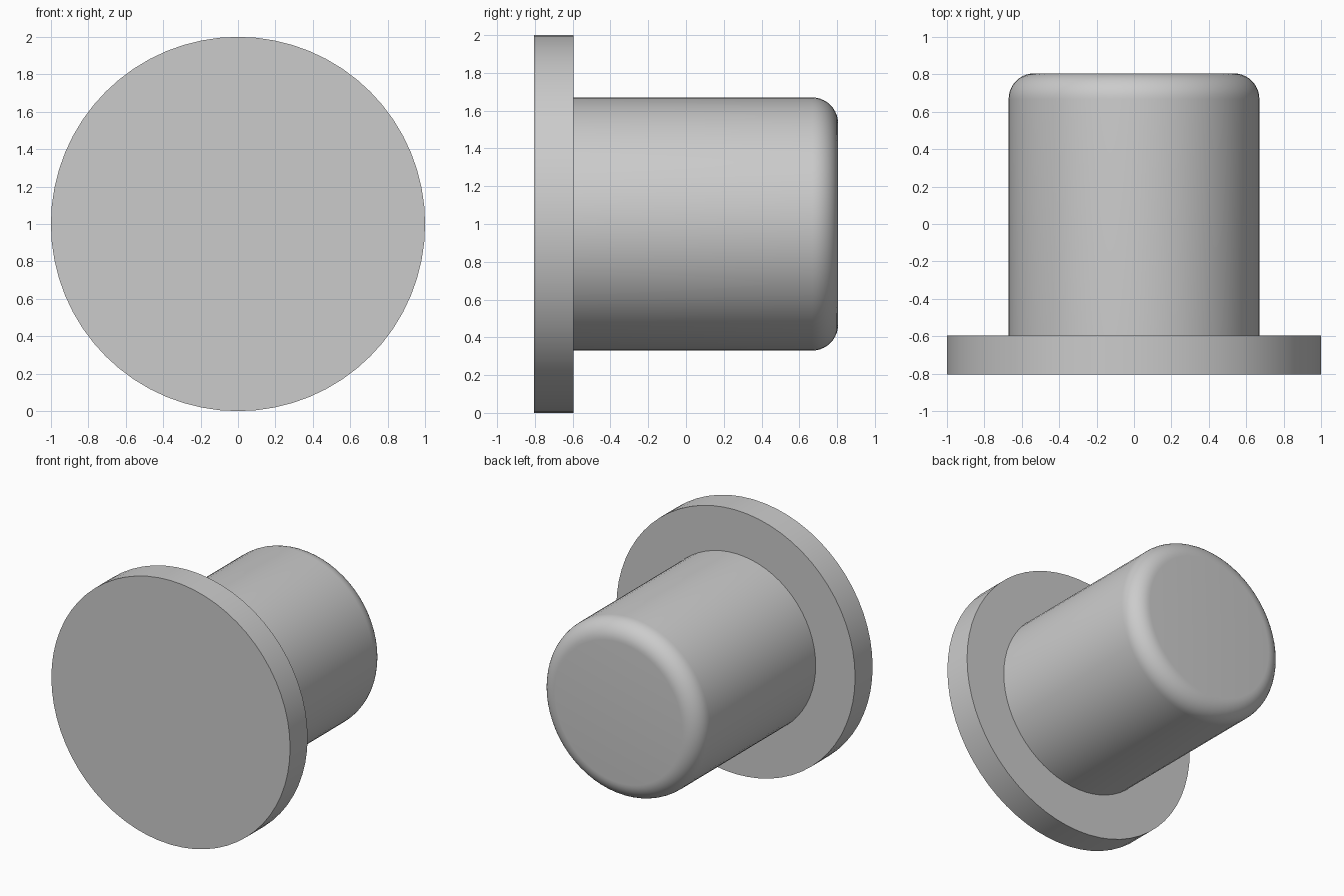
import bpy, bmesh, math
from mathutils import Matrix, Vector

SEGMENTS = 64
CENTRE_Z = 1.0
FRONT, SHOULDER, BACK = -0.805, -0.595, 0.805
FLANGE_R, BARREL_R, FILLET = 1.0, 0.67, 0.137

cube = bpy.data.objects.get("Cube")
if cube:
    bpy.data.objects.remove(cube, do_unlink=True)

# Single plain grey
grey = bpy.data.materials.new("plain_grey")
grey.use_nodes = True
colour = (0.6, 0.6, 0.6, 1.0)
grey.diffuse_color = colour
grey.node_tree.nodes["Principled BSDF"].inputs["Base Color"].default_value = colour


def lathe(name, profile):
    """Spin (radius, y) points about the y axis; cap any open end with a flat disc."""
    bm = bmesh.new()
    rings = []
    for radius, y in profile:
        ring = []
        for i in range(SEGMENTS):
            a = math.tau * i / SEGMENTS
            ring.append(bm.verts.new((radius * math.cos(a), y, CENTRE_Z + radius * math.sin(a))))
        rings.append(ring)
    for lower, upper in zip(rings, rings[1:]):
        for i in range(SEGMENTS):
            j = (i + 1) % SEGMENTS
            bm.faces.new((lower[i], lower[j], upper[j], upper[i]))
    bm.faces.new(rings[0])
    bm.faces.new(rings[-1])
    bmesh.ops.recalc_face_normals(bm, faces=bm.faces)
    mesh = bpy.data.meshes.new(name)
    bm.to_mesh(mesh)
    bm.free()
    mesh.materials.append(grey)
    obj = bpy.data.objects.new(name, mesh)
    bpy.context.collection.objects.link(obj)
    bpy.ops.object.select_all(action="DESELECT")
    obj.select_set(True)
    bpy.context.view_layer.objects.active = obj
    bpy.ops.object.shade_smooth_by_angle(angle=math.radians(30))
    return obj


# Wide front flange
lathe("flange", [(FLANGE_R, FRONT), (FLANGE_R, SHOULDER)])

# Barrel with a rounded rear rim, seated slightly inside the flange
STEPS = 10
rim = []
for k in range(STEPS + 1):
    a = math.pi / 2 * k / STEPS
    rim.append((BARREL_R - FILLET + FILLET * math.cos(a), BACK - FILLET + FILLET * math.sin(a)))
lathe("barrel", [(BARREL_R, SHOULDER - 0.02)] + rim)
